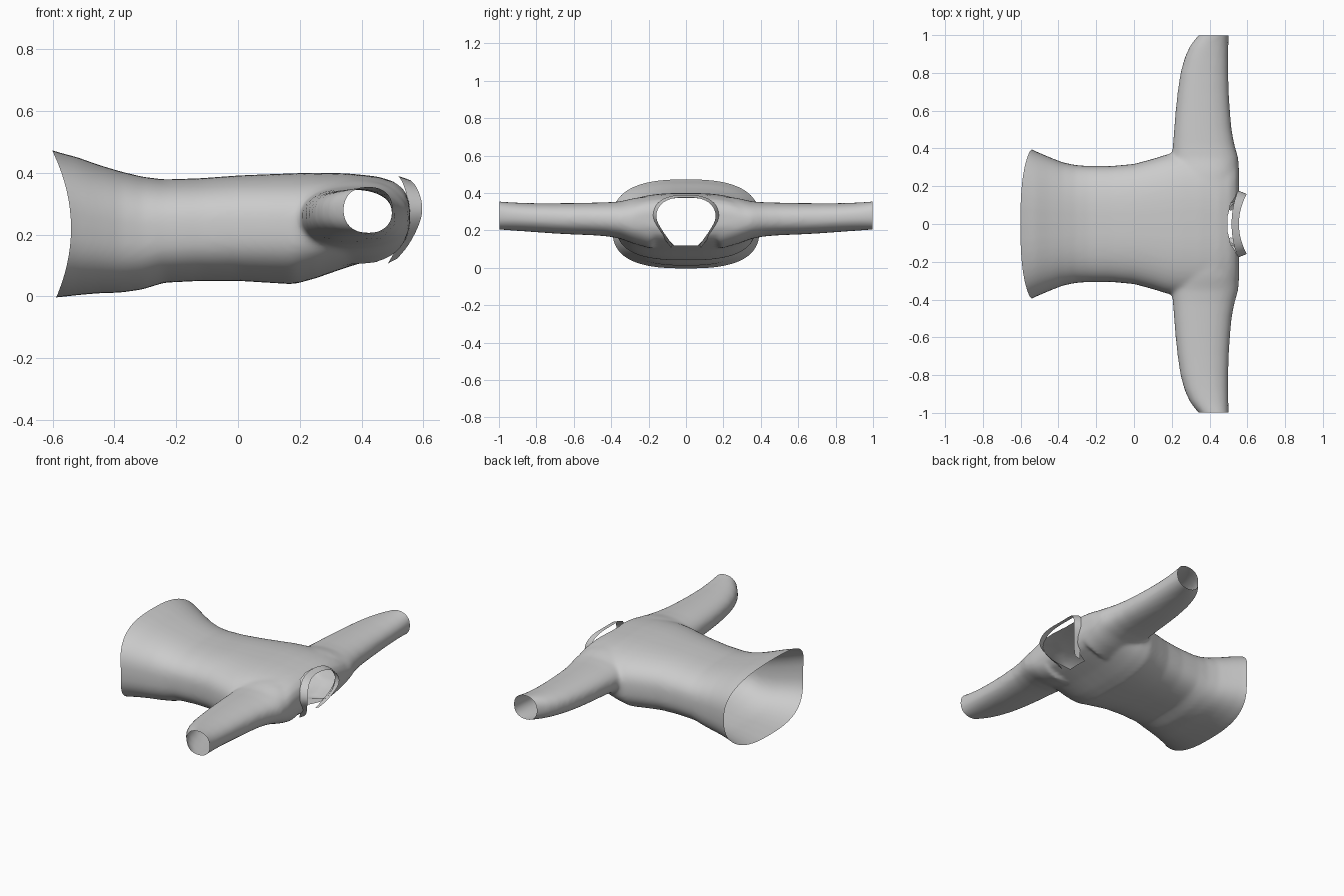
import bpy, bmesh
from math import cos, sin, pi, copysign

if "Cube" in bpy.data.objects:
    bpy.data.objects.remove(bpy.data.objects["Cube"])


def new_object(name, bm):
    bmesh.ops.recalc_face_normals(bm, faces=bm.faces)
    mesh = bpy.data.meshes.new(name)
    bm.to_mesh(mesh)
    bm.free()
    ob = bpy.data.objects.new(name, mesh)
    bpy.context.collection.objects.link(ob)
    return ob


def loft(bm, sections, place, power=2.5, n=48):
    # sections: (position, side min, side max, z min, z max)
    rings = []
    for p, a0, a1, z0, z1 in sections:
        ring = []
        for i in range(n):
            c, s = cos(2 * pi * i / n), sin(2 * pi * i / n)
            u = copysign(abs(c) ** (2 / power), c)
            v = copysign(abs(s) ** (2 / power), s)
            a = (a0 + a1) / 2 + (a1 - a0) / 2 * u
            z = (z0 + z1) / 2 + (z1 - z0) / 2 * v
            ring.append(bm.verts.new(place(p, a, z)))
        rings.append(ring)
    for r, q in zip(rings, rings[1:]):
        for i in range(n):
            j = (i + 1) % n
            bm.faces.new((r[i], r[j], q[j], q[i]))
    bm.faces.new(rings[0])
    bm.faces.new(rings[-1])


def prism(name, outline, place, d0, d1):
    bm = bmesh.new()
    a = [bm.verts.new(place(d0, *p)) for p in outline]
    b = [bm.verts.new(place(d1, *p)) for p in outline]
    for i in range(len(a)):
        j = (i + 1) % len(a)
        bm.faces.new((a[i], a[j], b[j], b[i]))
    bm.faces.new(a)
    bm.faces.new(b)
    for f in bm.faces:
        f.material_index = 1
    return new_object(name, bm)


def apply(ob, kind, **settings):
    mod = ob.modifiers.new(kind.lower(), kind)
    for k, v in settings.items():
        setattr(mod, k, v)
    bpy.context.view_layer.objects.active = ob
    bpy.ops.object.modifier_apply(modifier=mod.name)


# torso: x, half width, bottom, top
torso = [(-.66, .43, -.01, .49), (-.57, .41, -.002, .463), (-.52, .385, .004, .45),
         (-.45, .355, .01, .425), (-.38, .327, .012, .404), (-.31, .312, .022, .387),
         (-.24, .307, .044, .378), (-.12, .307, .05, .382), (0, .318, .05, .391),
         (.1, .345, .044, .395), (.18, .37, .039, .398), (.25, .375, .058, .40),
         (.35, .37, .093, .398), (.45, .36, .123, .388), (.51, .345, .145, .37),
         (.54, .33, .175, .345), (.556, .30, .215, .305)]
# sleeve: y, x range, z range
sleeve = [(.18, .22, .552, .10, .385), (.28, .205, .557, .128, .372), (.35, .2, .552, .155, .355),
          (.42, .206, .532, .168, .35), (.5, .212, .517, .174, .348), (.6, .22, .508, .178, .346),
          (.7, .231, .502, .183, .345), (.8, .246, .499, .19, .345), (.88, .268, .499, .196, .347),
          (.94, .295, .5, .2, .35), (.98, .325, .501, .203, .353), (1.0, .343, .502, .205, .355),
          (1.04, .37, .502, .207, .357)]
bm = bmesh.new()
loft(bm, [(x, -w, w, b, t) for x, w, b, t in torso], lambda p, a, z: (p, a, z), 2.7)
for s in (1, -1):
    loft(bm, sleeve, lambda p, a, z, s=s: (a, s * p, z), 2.3)
shirt = new_object("shirt_body", bm)

# blend body and sleeves into one cloth form
apply(shirt, 'REMESH', mode='VOXEL', voxel_size=.011)
apply(shirt, 'SMOOTH', factor=.5, iterations=12)

# cutters for hem, cuffs and neck; their faces (slot 1) become the openings
hem = [(-.54 - .06 * ((z - .22) / .25) ** 2, z) for z in [-.05 + .03 * i for i in range(20)]]
hem += [(-.9, .52), (-.9, -.05)]
half = [(.065, .12), (.11, .165), (.155, .23), (.175, .285), (.155, .335), (.11, .365), (.04, .374)]
neck = half + [(-y, z) for y, z in reversed(half)]
square = [(0, 0), (.8, 0), (.8, .6), (0, .6)]
cutters = [prism("hem_cutter", hem, lambda d, x, z: (x, d, z), -.7, .7),
           prism("neck_cutter", neck, lambda d, y, z: (d, y, z), .3, .8)]
for s in (1, -1):
    cutters.append(prism("cuff_cutter", square, lambda d, x, z, s=s: (x, s * d, z), .998, 1.2))
mats = [bpy.data.materials.new(n) for n in ("cloth", "opening")]
for ob in [shirt] + cutters:
    for m in mats:
        ob.data.materials.append(m)
for c in cutters:
    apply(shirt, 'BOOLEAN', object=c, operation='DIFFERENCE', solver='EXACT')
    bpy.data.objects.remove(c)
bm = bmesh.new()
bm.from_mesh(shirt.data)
bmesh.ops.delete(bm, geom=[f for f in bm.faces if f.material_index == 1], context='FACES')
bm.to_mesh(shirt.data)
bm.free()
shirt.data.materials.clear()

# collar band, open at the front: y, z, x of lower and upper edge
side = [(.075, .115, .485, .515), (.105, .155, .51, .55), (.15, .22, .545, .583),
        (.177, .28, .557, .602), (.145, .35, .54, .585), (.08, .38, .522, .562)]
path = side + [(0, .384, .514, .552)] + [(-y, z, a, b) for y, z, a, b in reversed(side)]
bm = bmesh.new()
rows = [[bm.verts.new((x, y * k, .26 + (z - .26) * k)) for x, k in ((a, 1.06), (b, .95))]
        for y, z, a, b in path]
for p, q in zip(rows, rows[1:]):
    bm.faces.new((p[0], p[1], q[1], q[0]))
collar = new_object("collar", bm)
apply(collar, 'SUBSURF', levels=2, boundary_smooth='PRESERVE_CORNERS')

for ob in (shirt, collar):
    bpy.ops.object.select_all(action='DESELECT')
    ob.select_set(True)
    bpy.context.view_layer.objects.active = ob
    bpy.ops.object.shade_smooth()
